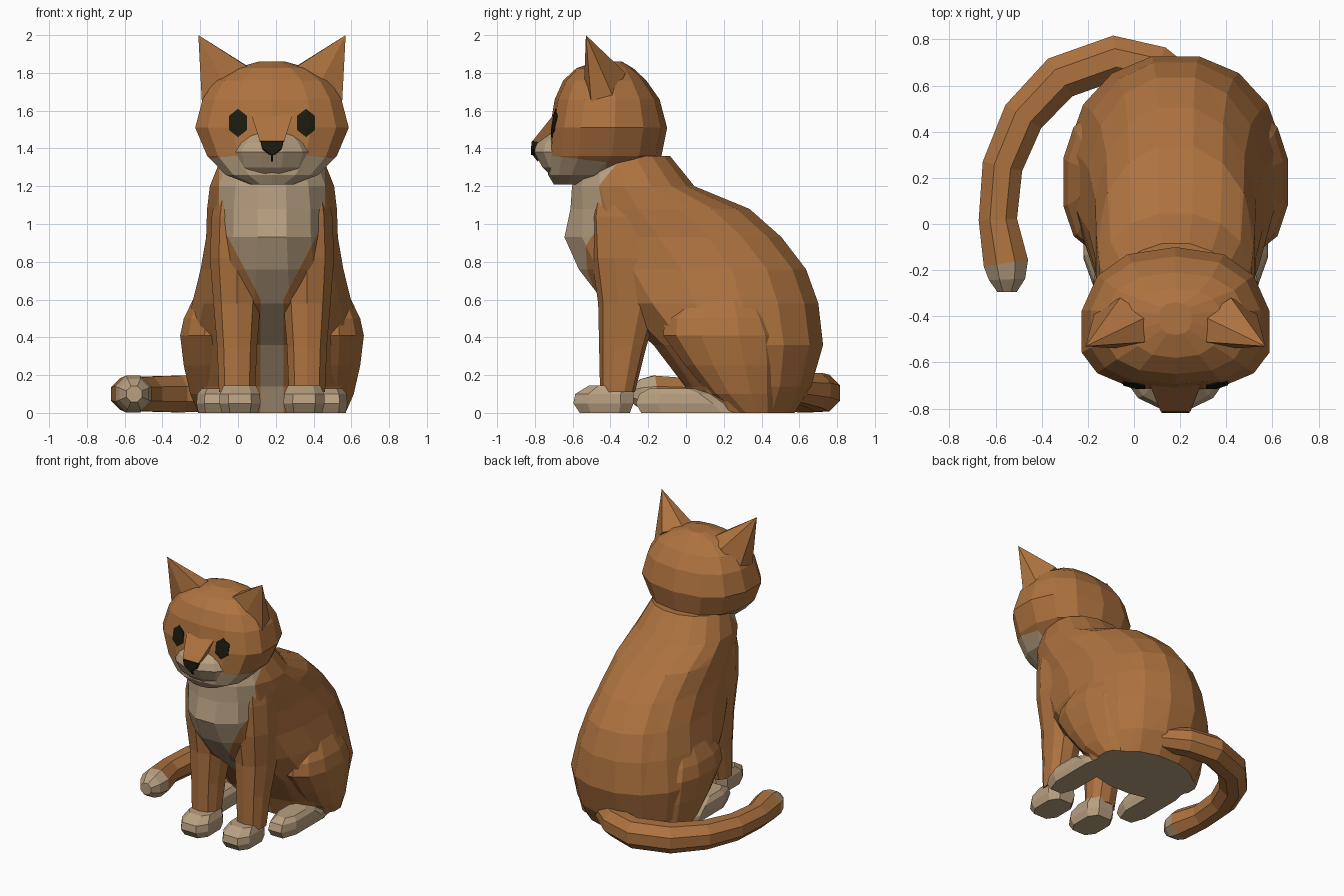
import bpy, bmesh, math
from mathutils import Vector
from mathutils.bvhtree import BVHTree

if "Cube" in bpy.data.objects:
    bpy.data.objects.remove(bpy.data.objects["Cube"])

AXIS = 0.18  # x of the cat's plane of symmetry


def material(name, rgb):
    m = bpy.data.materials.new(name)
    m.diffuse_color = (*rgb, 1)
    m.use_nodes = True
    m.node_tree.nodes["Principled BSDF"].inputs["Base Color"].default_value = m.diffuse_color
    return m


ORANGE = material("orange_fur", (0.42, 0.17, 0.05))
CREAM = material("cream_fur", (0.48, 0.35, 0.22))
DARK = material("dark_brown", (0.012, 0.011, 0.004))


def finish(name, bm, mats, rule=None):
    """Turn a bmesh into a flat-shaded object, colouring faces by a rule."""
    bmesh.ops.recalc_face_normals(bm, faces=bm.faces)
    bm.normal_update()
    if rule:
        for f in bm.faces:
            f.material_index = int(rule(f.calc_center_median(), f.normal))
    me = bpy.data.meshes.new(name)
    bm.to_mesh(me)
    bm.free()
    for m in mats:
        me.materials.append(m)
    ob = bpy.data.objects.new(name, me)
    ob.location.x = AXIS
    bpy.context.collection.objects.link(ob)
    return ob


def skin(bm, rings):
    """Join rings of points into a closed tube."""
    rings = [[bm.verts.new(p) for p in r] for r in rings]
    n = len(rings[0])
    for a, b in zip(rings, rings[1:]):
        for i in range(n):
            j = (i + 1) % n
            bm.faces.new((a[i], a[j], b[j], b[i]))
    bm.faces.new(rings[0])
    bm.faces.new(rings[-1])
    return bm


def loft(sections, n=12, e=2.2, dx=0.0):
    """Stack oval slices: (z, front y, widest y, back y, half width)."""
    rings = []
    for z, y0, ym, y1, hw in sections:
        ring = []
        for i in range(n):
            a = math.tau * (i + 0.5) / n
            c, s = math.cos(a), math.sin(a)
            x = math.copysign(abs(c) ** (2 / e), c) * hw
            y = math.copysign(abs(s) ** (2 / e), s) * ((y1 - ym) if s > 0 else (ym - y0))
            ring.append((dx + x, ym + y, z))
        rings.append(ring)
    return skin(bmesh.new(), rings)


def hull(points):
    bm = bmesh.new()
    for p in points:
        bm.verts.new(p)
    bmesh.ops.convex_hull(bm, input=bm.verts)
    return bm


def cut(bm, co, no):
    bmesh.ops.bisect_plane(bm, geom=bm.verts[:] + bm.edges[:] + bm.faces[:],
                           plane_co=co, plane_no=no, dist=1e-5)


def both(points):
    return points + [(-x, y, z) for x, y, z in points]


# Torso with a tapering cream bib, belly stripe and underside
torso = loft([(0.0, 0.05, 0.28, 0.58, 0.38), (0.14, -0.01, 0.26, 0.67, 0.43),
              (0.36, -0.18, 0.22, 0.735, 0.475), (0.58, -0.44, 0.18, 0.71, 0.43),
              (0.76, -0.58, 0.13, 0.645, 0.385), (0.93, -0.655, 0.0, 0.515, 0.355),
              (1.08, -0.62, -0.15, 0.345, 0.35), (1.20, -0.61, -0.25, 0.05, 0.335),
              (1.36, -0.56, -0.32, -0.08, 0.27)], n=16, e=2.15)
for s in (-1, 1):
    cut(torso, (s * 0.28, 0, 1), (1, 0, 0))
    cut(torso, (s * 0.06, 0, 0.5), (1, 0, 0))
    cut(torso, (s * 0.28, 0, 1.02), (0.42, 0, -s * 0.22))


def bib(c, n):
    if n.z < -0.9 and c.z < 0.01:
        return True
    limit = min(0.28, max(0.06, 0.28 - (1.02 - c.z) * 0.22 / 0.42))
    return c.y < 0.1 and n.y < -0.1 and abs(c.x) < limit


finish("torso", torso, [ORANGE, CREAM], bib)

# Legs, paws and haunches
for s, side in ((-1, "right"), (1, "left")):
    finish(side + "_front_leg", loft(
        [(0.11, -0.455, -0.36, -0.27, 0.10), (0.35, -0.46, -0.33, -0.21, 0.11),
         (0.58, -0.465, -0.3, -0.14, 0.13), (0.82, -0.50, -0.3, -0.09, 0.15),
         (1.04, -0.51, -0.3, -0.05, 0.14), (1.20, -0.49, -0.3, -0.10, 0.11),
         (1.33, -0.42, -0.3, -0.16, 0.06)],
        n=10, e=2.4, dx=s * 0.185), [ORANGE])
    finish(side + "_front_paw", loft(
        [(0.0, -0.57, -0.43, -0.29, 0.10), (0.05, -0.605, -0.43, -0.27, 0.115),
         (0.10, -0.595, -0.43, -0.27, 0.112), (0.145, -0.52, -0.40, -0.27, 0.09)],
        n=8, e=3, dx=s * 0.17), [CREAM])
    finish(side + "_hind_paw", loft(
        [(0.0, -0.25, 0.0, 0.36, 0.09), (0.05, -0.28, 0.0, 0.27, 0.10),
         (0.10, -0.26, 0.0, 0.14, 0.095), (0.13, -0.20, -0.05, 0.05, 0.07)],
        n=8, e=3, dx=s * 0.305), [CREAM])
    finish(side + "_haunch", loft(
        [(0.0, 0.25, 0.35, 0.46, 0.10), (0.10, 0.12, 0.28, 0.48, 0.145),
         (0.25, -0.01, 0.22, 0.50, 0.18), (0.41, -0.13, 0.18, 0.50, 0.20),
         (0.50, -0.12, 0.18, 0.46, 0.18), (0.60, -0.02, 0.18, 0.40, 0.13),
         (0.66, 0.08, 0.2, 0.34, 0.08)],
        n=12, e=2.4, dx=s * 0.292), [ORANGE, CREAM], lambda c, n: c.z < 0.01)

# Head with cream jaw
head = loft([(1.21, -0.70, -0.6, -0.48, 0.12), (1.26, -0.73, -0.55, -0.32, 0.25),
             (1.36, -0.735, -0.5, -0.13, 0.35), (1.51, -0.72, -0.49, -0.10, 0.415),
             (1.66, -0.695, -0.47, -0.14, 0.375), (1.76, -0.65, -0.45, -0.21, 0.31),
             (1.825, -0.58, -0.42, -0.28, 0.20), (1.86, -0.48, -0.41, -0.34, 0.07)],
            n=14, e=2.45)
cut(head, (0, -0.7, 1.36), (0, 0.12, 1))
cut(head, (0, -0.42, 0), (0, 1, 0))
head_tree = BVHTree.FromBMesh(head)
finish("head", head, [ORANGE, CREAM],
       lambda c, n: c.z + 0.12 * c.y < 1.276 and c.y < -0.42)

# Muzzle, bridge, nose and mouth
finish("muzzle", loft([(1.24, -0.70, -0.62, -0.5, 0.12), (1.30, -0.765, -0.62, -0.5, 0.20),
                       (1.38, -0.81, -0.62, -0.5, 0.23), (1.43, -0.795, -0.62, -0.5, 0.20),
                       (1.49, -0.725, -0.62, -0.5, 0.13)], n=12, e=2), [CREAM])
finish("nose_bridge", hull(both([(0.065, -0.812, 1.44), (0.085, -0.735, 1.52),
                                 (0.11, -0.70, 1.58), (0.05, -0.6, 1.40),
                                 (0.10, -0.6, 1.58)])), [ORANGE])
finish("nose", hull(both([(0.06, -0.818, 1.438), (0.05, -0.82, 1.40), (0.006, -0.82, 1.365),
                          (0.06, -0.75, 1.44), (0.05, -0.75, 1.38)])), [DARK])
finish("mouth_line", hull(both([(0.005, -0.817, 1.37), (0.005, -0.785, 1.33),
                                (0.005, -0.76, 1.37)])), [DARK])

# Eyes (thin hexagons laid on the face) and ears
for s, side in ((-1, "right"), (1, "left")):
    bm = bmesh.new()
    rings = []
    for r in (0.5, 1.0):
        ring = []
        for i in range(6):
            a = math.tau * (i + 0.5) / 6
            x = s * (0.18 + 0.055 * r * math.cos(a))
            z = 1.535 + 0.075 * r * math.sin(a)
            hit = head_tree.ray_cast(Vector((x, -2, z)), Vector((0, 1, 0)))[0]
            ring.append(bm.verts.new((x, hit.y - 0.006, z)))
        rings.append(ring)
    bm.faces.new(rings[0])
    for i in range(6):
        j = (i + 1) % 6
        bm.faces.new((rings[0][i], rings[1][i], rings[1][j], rings[0][j]))
    solid = bmesh.ops.extrude_face_region(bm, geom=bm.faces[:])
    for v in solid["geom"]:
        if isinstance(v, bmesh.types.BMVert):
            v.co.y += 0.008
    finish(side + "_eye", bm, [DARK])
    finish(side + "_ear", hull([(s * x, y, z) for x, y, z in (
        (0.39, -0.53, 2.0), (0.37, -0.50, 1.62), (0.11, -0.51, 1.82), (0.24, -0.54, 1.72),
        (0.12, -0.40, 1.83), (0.24, -0.32, 1.80), (0.35, -0.38, 1.66))]), [ORANGE])

# Tail curling round the right side, with a cream tip
path = [(0.25, 0.58, 0.13, 0.08), (0.10, 0.68, 0.12, 0.10), (-0.08, 0.72, 0.105, 0.105),
        (-0.32, 0.635, 0.10, 0.105), (-0.48, 0.465, 0.10, 0.10), (-0.57, 0.25, 0.10, 0.095),
        (-0.59, 0.02, 0.10, 0.09), (-0.555, -0.17, 0.10, 0.105),
        (-0.55, -0.24, 0.10, 0.085), (-0.55, -0.295, 0.10, 0.045)]
rings = []
for k, (x, y, z, r) in enumerate(path):
    a, b = path[max(k - 1, 0)], path[min(k + 1, len(path) - 1)]
    out = Vector((b[1] - a[1], a[0] - b[0], 0)).normalized()
    rings.append([Vector((x - AXIS, y, z)) + r * (out * math.cos(t) + Vector((0, 0, math.sin(t))))
                  for t in (math.tau * (i + 0.5) / 8 for i in range(8))])
finish("tail", skin(bmesh.new(), rings), [ORANGE, CREAM], lambda c, n: c.y < -0.175)
